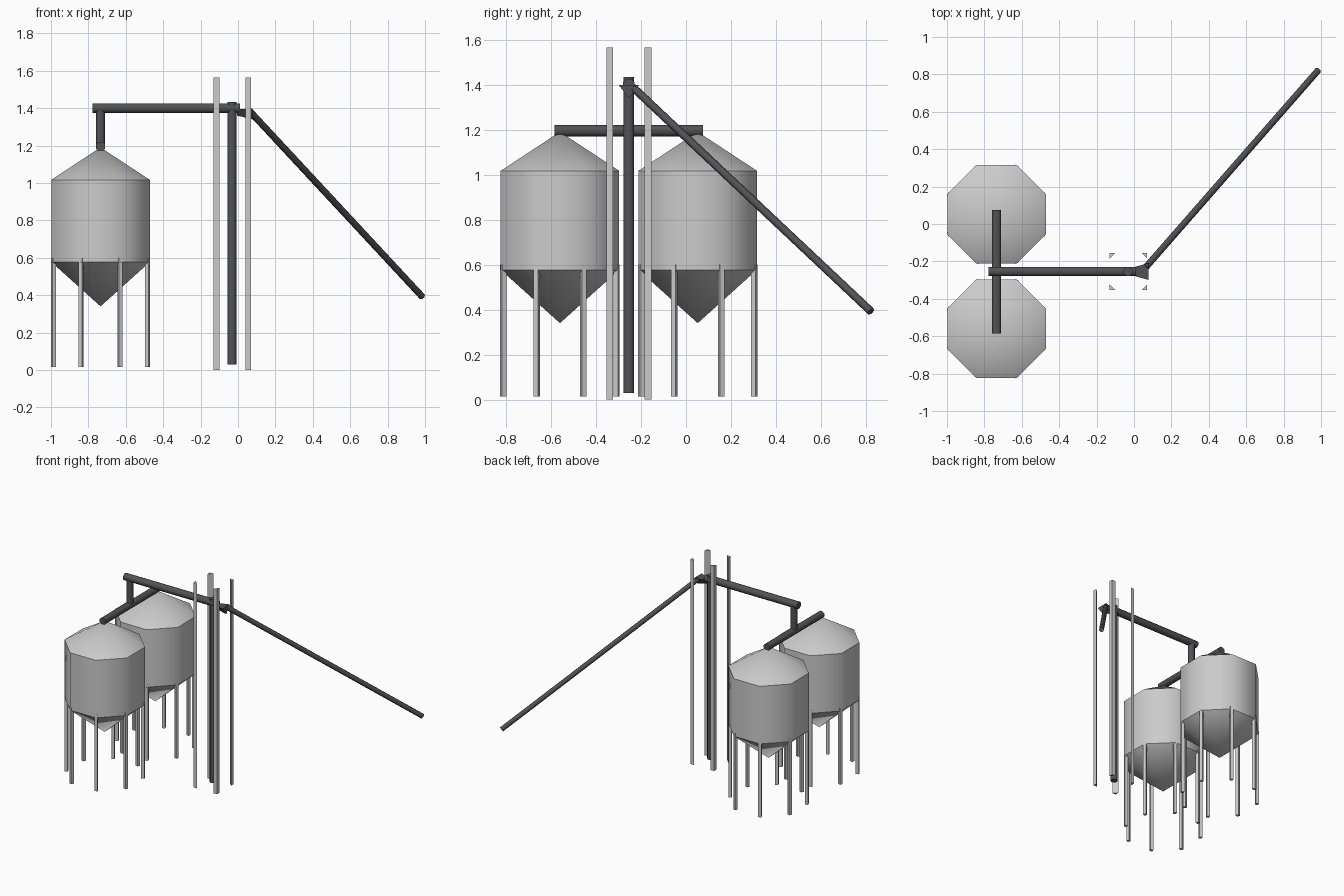
import bpy, bmesh, math
from mathutils import Vector, Matrix

if "Cube" in bpy.data.objects:
    bpy.data.objects.remove(bpy.data.objects["Cube"])


def material(name, v):
    m = bpy.data.materials.new(name)
    m.diffuse_color = (v[0], v[1], v[2], 1)
    m.use_nodes = True
    m.node_tree.nodes["Principled BSDF"].inputs["Base Color"].default_value = m.diffuse_color
    return m


LIGHT = material("galvanised_grey", (0.60, 0.60, 0.60))
DARK = material("dark_pipe_grey", (0.085, 0.085, 0.09))


def finish(name, bm, mat, angle=None):
    bmesh.ops.recalc_face_normals(bm, faces=bm.faces)
    me = bpy.data.meshes.new(name)
    bm.to_mesh(me)
    bm.free()
    ob = bpy.data.objects.new(name, me)
    bpy.context.collection.objects.link(ob)
    me.materials.append(mat)
    if angle:
        bpy.ops.object.select_all(action='DESELECT')
        ob.select_set(True)
        bpy.context.view_layer.objects.active = ob
        bpy.ops.object.shade_smooth_by_angle(angle=math.radians(angle))
    return ob


def tube(name, a, b, r1, r2, sides, mat, spin=0.0, caps=True, angle=None):
    """Round or faceted bar between two points."""
    a, b = Vector(a), Vector(b)
    d = b - a
    bm = bmesh.new()
    rot = Vector((0, 0, 1)).rotation_difference(d.normalized()).to_matrix().to_4x4()
    mtx = Matrix.Translation((a + b) / 2) @ rot @ Matrix.Rotation(spin, 4, 'Z')
    bmesh.ops.create_cone(bm, cap_ends=caps, segments=sides, radius1=r1,
                          radius2=r2, depth=d.length, matrix=mtx)
    return finish(name, bm, mat, angle)


S = math.radians(22.5)
CX, CY, R = -0.735, -0.254, 0.285

# two octagonal bins with roof, hopper and eight legs each
for tag, y in (("back", 0.052), ("front", -0.56)):
    tube(tag + "_bin_wall", (CX, y, 0.577), (CX, y, 1.017), R, R, 8, LIGHT, S, False, 50)
    tube(tag + "_bin_roof", (CX, y, 1.017), (CX, y, 1.19), R, 0, 8, LIGHT, S, False, 50)
    tube(tag + "_bin_hopper", (CX, y, 0.34), (CX, y, 0.577), 0, R, 8, LIGHT, S, False, 80)
    for i in range(8):
        a = S + i * math.pi / 4
        x0, y0 = CX + 0.272 * math.cos(a), y + 0.272 * math.sin(a)
        tube(f"{tag}_bin_leg_{i + 1}", (x0, y0, 0.015), (x0, y0, 0.60),
             0.0155, 0.0155, 4, LIGHT, a + math.pi / 4)

# elevator frame: four triangular corner posts
for sx in (-1, 1):
    for sy in (-1, 1):
        x, y = -0.03 + sx * 0.1, CY + sy * 0.1
        bm = bmesh.new()
        tri = [(x, y), (x - sx * 0.03, y), (x, y - sy * 0.03)]
        f = bm.faces.new([bm.verts.new((p[0], p[1], 0)) for p in tri])
        ext = bmesh.ops.extrude_face_region(bm, geom=[f], use_keep_orig=True)
        for v in ext["geom"]:
            if isinstance(v, bmesh.types.BMVert):
                v.co.z = 1.565
        finish("corner_post", bm, LIGHT)

# dark conveying pipes
P = 0.0255
tube("elevator_column", (-0.032, CY, 0.03), (-0.032, CY, 1.433), P, P, 8, DARK, S, True, 50)
tube("main_conveyor", (-0.777, CY, 1.4), (0.01, CY, 1.4), 0.027, 0.027, 8, DARK, S, True, 50)
tube("drop_pipe", (CX, CY, 1.19), (CX, CY, 1.4), 0.025, 0.025, 8, DARK, S, True, 50)
tube("bin_conveyor", (CX, -0.585, 1.195), (CX, 0.075, 1.195), 0.027, 0.027, 8, DARK, S, True, 50)

# flared three-sided spout head and long sloping chute
bm = bmesh.new()
rings = []
for x, w, top, low in ((-0.005, 0.022, 1.395, 1.36), (0.078, 0.045, 1.398, 1.34)):
    rings.append([bm.verts.new(c) for c in
                  ((x, CY - w, top), (x, CY + w, top), (x, CY, low))])
for i in range(3):
    j = (i + 1) % 3
    bm.faces.new((rings[0][i], rings[0][j], rings[1][j], rings[1][i]))
bm.faces.new(rings[0])
bm.faces.new(rings[1][::-1])
finish("spout_head", bm, DARK)
tube("delivery_chute", (0.06, -0.235, 1.387), (0.985, 0.822, 0.392),
     0.018, 0.018, 6, DARK, 0, True, 65)
